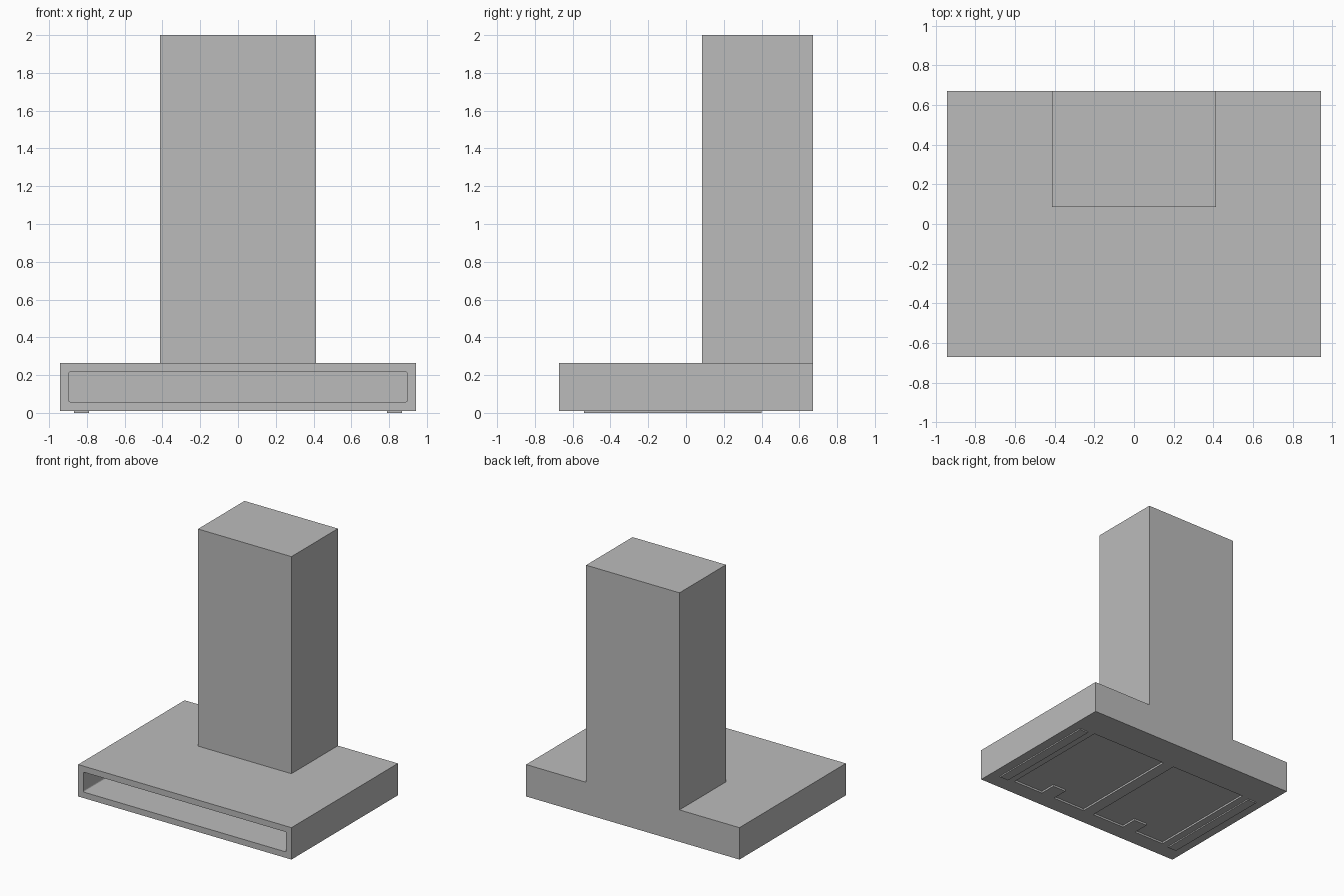
import bpy
import bmesh
from mathutils import Vector

cube = bpy.data.objects.get("Cube")
if cube:
    bpy.data.objects.remove(cube, do_unlink=True)

steel = bpy.data.materials.new("brushed grey steel")
steel.use_nodes = True
GREY = (0.5, 0.5, 0.5, 1)
steel.diffuse_color = GREY
steel.node_tree.nodes["Principled BSDF"].inputs["Base Color"].default_value = GREY


def box(name, low, high, radius=0):
    """Box between two corners; radius rounds the edges that run along y."""
    low, high = Vector(low), Vector(high)
    bm = bmesh.new()
    bmesh.ops.create_cube(bm, size=1)
    for v in bm.verts:
        v.co = (low + high) / 2 + v.co * (high - low)
    if radius:
        edges = [e for e in bm.edges
                 if abs(e.verts[0].co.y - e.verts[1].co.y) > 0.01]
        bmesh.ops.bevel(bm, geom=edges, offset=radius, segments=3,
                        profile=0.5, affect='EDGES')
    mesh = bpy.data.meshes.new(name)
    bm.to_mesh(mesh)
    bm.free()
    mesh.materials.append(steel)
    obj = bpy.data.objects.new(name, mesh)
    bpy.context.collection.objects.link(obj)
    return obj


def cut(target, cutter):
    """Subtract the cutter from the target and discard it."""
    cutter.hide_render = True
    mod = target.modifiers.new("cut", 'BOOLEAN')
    mod.operation = 'DIFFERENCE'
    mod.solver = 'EXACT'
    mod.object = cutter
    bpy.context.view_layer.objects.active = target
    bpy.ops.object.modifier_apply(modifier=mod.name)
    bpy.data.objects.remove(cutter, do_unlink=True)


HALF_W, HALF_D = 0.943, 0.672
BOTTOM, TOP = 0.01, 0.265
RECESS = BOTTOM + 0.015

# Wide canopy with a long slot in its front
canopy = box("canopy", (-HALF_W, -HALF_D, BOTTOM), (HALF_W, HALF_D, TOP))
cut(canopy, box("slot_cutter", (-0.897, -0.8, 0.058), (0.897, 0.6, 0.217), 0.01))

# Chimney, flush with the back of the canopy
box("chimney", (-0.413, 0.085, TOP), (0.413, HALF_D, 2))

# Underside: recessed filters, their latches and the light strips
for side, sign in (("left", 1), ("right", -1)):
    def span(name, x_range, y_range, z_range):
        xs = sorted(sign * x for x in x_range)
        return box(side + "_" + name, *zip(xs, y_range, z_range))

    cut(canopy, span("filter_cutter", (0.048, 0.73), (-0.535, 0.405), (-0.1, RECESS)))
    span("filter_latch", (0.34, 0.46), (-0.535, -0.4), (BOTTOM, RECESS))
    span("light_strip", (0.79, 0.867), (-0.54, 0.4), (0, BOTTOM))
